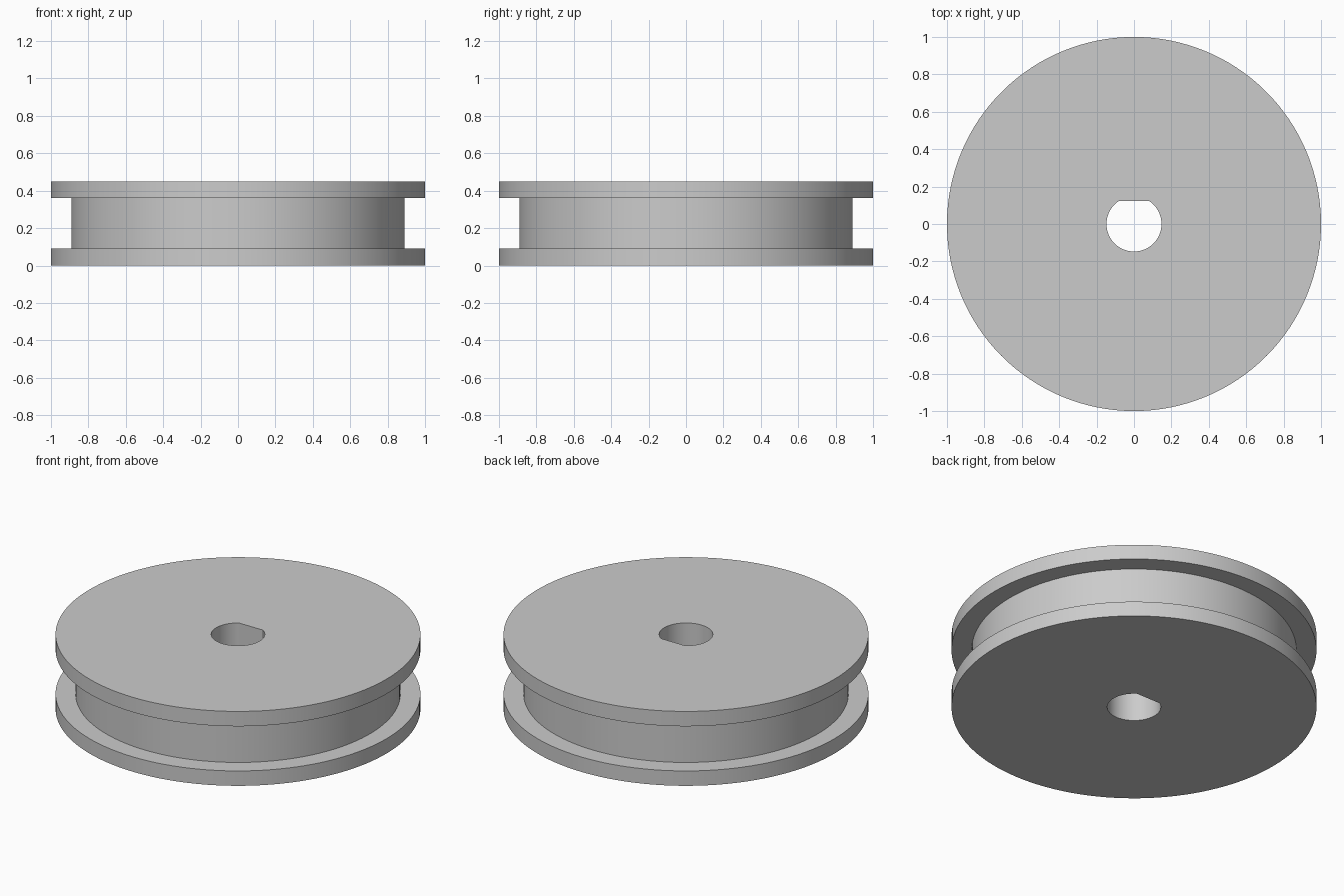
import bpy, bmesh
from math import asin, sin, cos, pi, radians

cube = bpy.data.objects.get("Cube")
if cube:
    bpy.data.objects.remove(cube, do_unlink=True)

RIM, GROOVE, BORE, FLAT = 1.0, 0.89, 0.147, 0.123
HEIGHT, FLANGE = 0.45, 0.09

# Shared angles, with steps landing exactly on both corners of the bore flat
corner = asin(FLAT / BORE)
span = pi - 2 * corner
flat_steps, arc_steps = 24, 104
angles = [corner + span * i / flat_steps for i in range(flat_steps)]
angles += [pi - corner + (2 * pi - span) * i / arc_steps for i in range(arc_steps)]


def bore_radius(a):
    return min(BORE, FLAT / sin(a)) if sin(a) > 0 else BORE


def ring(bm, z, radius=None):
    loop = []
    for a in angles:
        r = radius or bore_radius(a)
        loop.append(bm.verts.new((r * cos(a), r * sin(a), z)))
    return loop


# Grooved wheel: closed section swept around a D-shaped bore
bm = bmesh.new()
section = [(None, 0), (RIM, 0), (RIM, FLANGE), (GROOVE, FLANGE),
           (GROOVE, HEIGHT - FLANGE), (RIM, HEIGHT - FLANGE),
           (RIM, HEIGHT), (None, HEIGHT)]
rings = [ring(bm, z, r) for r, z in section]
n = len(angles)
for a, b in zip(rings, rings[1:] + rings[:1]):
    for i in range(n):
        j = (i + 1) % n
        bm.faces.new((a[i], a[j], b[j], b[i]))
bmesh.ops.recalc_face_normals(bm, faces=bm.faces)
mesh = bpy.data.meshes.new("grooved_wheel")
bm.to_mesh(mesh)
bm.free()
wheel = bpy.data.objects.new("grooved_wheel", mesh)
bpy.context.collection.objects.link(wheel)

# Plain grey material
grey = bpy.data.materials.new("light_grey")
grey.use_nodes = True
color = (0.6, 0.6, 0.6, 1)
grey.diffuse_color = color
for node in grey.node_tree.nodes:
    if node.type == "BSDF_PRINCIPLED":
        node.inputs["Base Color"].default_value = color
mesh.materials.append(grey)

# Smooth round walls with sharp rims
bpy.ops.object.select_all(action="DESELECT")
wheel.select_set(True)
bpy.context.view_layer.objects.active = wheel
bpy.ops.object.shade_smooth_by_angle(angle=radians(20))
